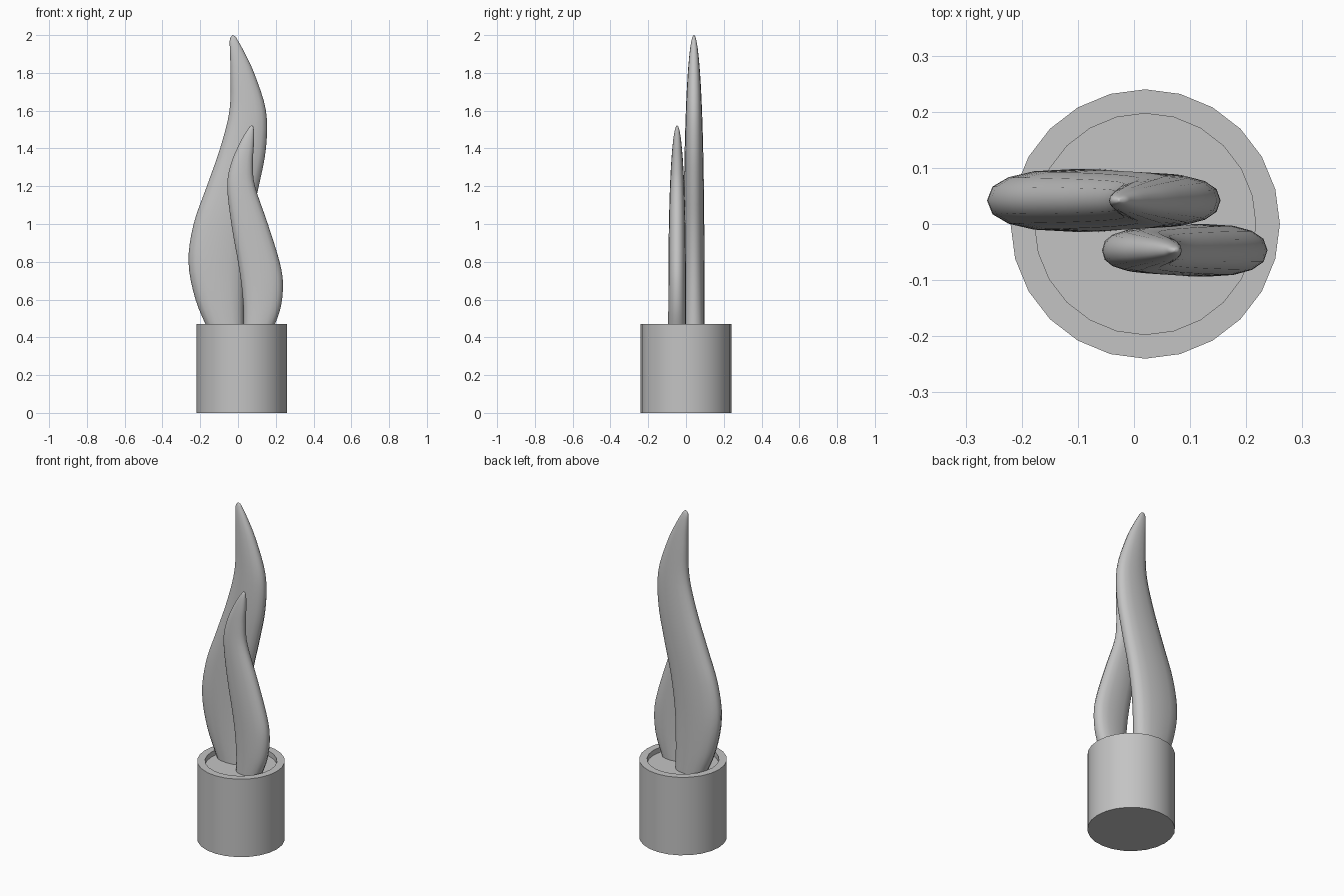
import bpy, bmesh, math
from mathutils import Vector

cube = bpy.data.objects.get("Cube")
if cube:
    bpy.data.objects.remove(cube, do_unlink=True)

grey = bpy.data.materials.new("plain grey")
grey.use_nodes = True
GREY = (0.55, 0.55, 0.55, 1)
grey.diffuse_color = GREY
grey.node_tree.nodes["Principled BSDF"].inputs["Base Color"].default_value = GREY


def finish(name, bm, angle):
    """Turn a bmesh into a smooth shaded object."""
    bmesh.ops.remove_doubles(bm, verts=bm.verts, dist=0.0005)
    bmesh.ops.recalc_face_normals(bm, faces=bm.faces)
    mesh = bpy.data.meshes.new(name)
    bm.to_mesh(mesh)
    bm.free()
    mesh.materials.append(grey)
    obj = bpy.data.objects.new(name, mesh)
    bpy.context.collection.objects.link(obj)
    bpy.ops.object.select_all(action="DESELECT")
    obj.select_set(True)
    bpy.context.view_layer.objects.active = obj
    bpy.ops.object.shade_smooth_by_angle(angle=math.radians(angle))
    return obj


def loft(bm, rings):
    for a, b in zip(rings, rings[1:]):
        n = len(a)
        for i in range(n):
            j = (i + 1) % n
            bm.faces.new((a[i], a[j], b[j], b[i]))
    bm.faces.new(rings[0])
    bm.faces.new(rings[-1])


def smooth_path(points, steps):
    """Catmull-Rom curve through the points."""
    p = [Vector(q) for q in points]
    p = [p[0] * 2 - p[1]] + p + [p[-1]]
    path = []
    for a, b, c, d in zip(p, p[1:], p[2:], p[3:]):
        for s in range(steps):
            t = s / steps
            path.append(0.5 * (2 * b + (c - a) * t
                               + (2 * a - 5 * b + 4 * c - d) * t * t
                               + (3 * b - a - 3 * c + d) * t ** 3))
    return path + [p[-1]]


def power(v, e):
    return math.copysign(abs(v) ** e, v)


def flame(name, stations, y, depth, sides=16):
    """Loft a flattened tongue; stations are (height, left edge, right edge)."""
    bm = bmesh.new()
    base, top = stations[0][0], stations[-1][0]
    rings = []
    for z, x0, x1 in smooth_path(stations, 4):
        t = min(1, max(0, (z - base) / (top - base)))
        thick = depth * math.sqrt(1 - t ** 3)
        ring = []
        for i in range(sides):
            a = math.tau * i / sides
            ring.append(bm.verts.new((
                (x0 + x1) / 2 + (x1 - x0) / 2 * power(math.cos(a), 0.85),
                y + thick * power(math.sin(a), 0.85), z)))
        rings.append(ring)
    loft(bm, rings)
    return finish(name, bm, 50)


# Round pot with a shallow recessed top
bm = bmesh.new()
profile = [(0.24, 0), (0.24, 0.47), (0.197, 0.47), (0.197, 0.44)]
SIDES = 24
pot_rings = [[bm.verts.new((0.02 + r * math.cos(math.tau * i / SIDES),
                            r * math.sin(math.tau * i / SIDES), z))
              for i in range(SIDES)] for r, z in profile]
loft(bm, pot_rings)
finish("pot", bm, 30)

# Tall rear flame
flame("tall_flame", [
    (0.42, -0.15, 0.03), (0.6, -0.225, 0.03), (0.8, -0.262, 0.038),
    (1.0, -0.235, 0.065), (1.2, -0.165, 0.11), (1.4, -0.095, 0.148),
    (1.6, -0.045, 0.148), (1.8, -0.04, 0.085), (1.92, -0.043, 0.028),
    (1.97, -0.044, 0), (1.99, -0.038, -0.012), (2, -0.027, -0.027),
], 0.042, 0.056)

# Short front flame
flame("short_flame", [
    (0.42, 0.03, 0.175), (0.55, 0.029, 0.224), (0.68, 0.018, 0.238),
    (0.8, 0, 0.22), (1.0, -0.035, 0.158), (1.2, -0.057, 0.09),
    (1.32, -0.037, 0.079), (1.42, 0.005, 0.084), (1.48, 0.038, 0.085),
    (1.505, 0.055, 0.083), (1.517, 0.063, 0.08), (1.522, 0.072, 0.072),
], -0.047, 0.047)
